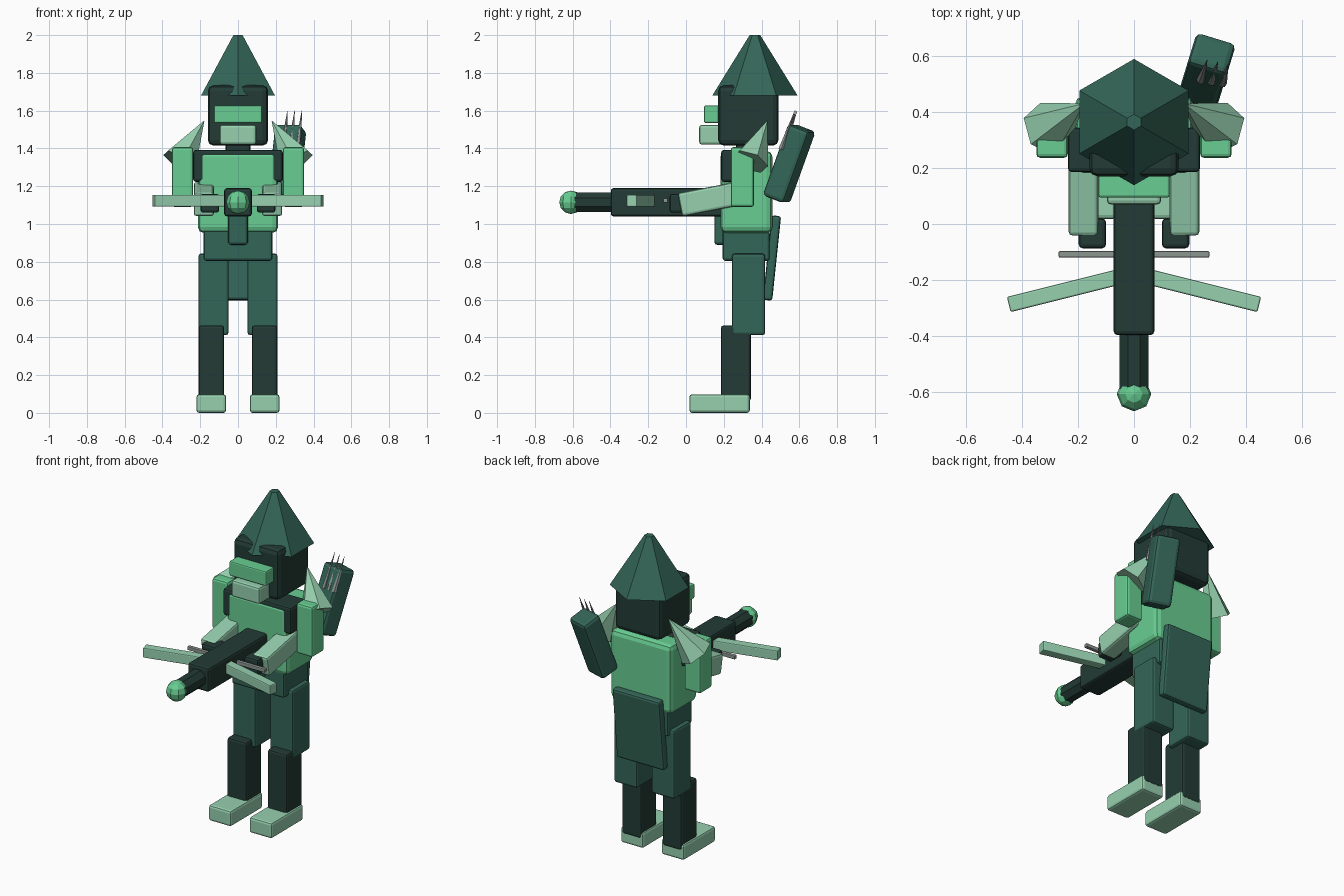
import bpy, bmesh, math
from mathutils import Vector, Matrix

if "Cube" in bpy.data.objects:
    bpy.data.objects.remove(bpy.data.objects["Cube"])


def srgb(c):
    return tuple(((v / 255 + 0.055) / 1.055) ** 2.4 for v in c) + (1,)


def material(name, rgb):
    m = bpy.data.materials.new(name)
    m.diffuse_color = srgb(rgb)
    m.use_nodes = True
    m.node_tree.nodes["Principled BSDF"].inputs["Base Color"].default_value = m.diffuse_color
    return m


BRIGHT = material("bright green", (104, 206, 146))
PALE = material("pale green", (150, 208, 175))
MID = material("teal green", (52, 102, 88))
DARK = material("dark green", (35, 59, 53))
GREY = material("grey", (140, 150, 145))


def finish(name, bm, mat, bevel=0.0):
    bmesh.ops.recalc_face_normals(bm, faces=bm.faces)
    me = bpy.data.meshes.new(name)
    bm.to_mesh(me)
    bm.free()
    me.materials.append(mat)
    ob = bpy.data.objects.new(name, me)
    bpy.context.collection.objects.link(ob)
    if bevel:
        mod = ob.modifiers.new("rounded edges", 'BEVEL')
        mod.width = bevel
        mod.segments = 2
    return ob


def block(name, mat, centre, size, rot=(0, 0, 0), bevel=0.014):
    """Rounded box from centre, size and rotation in degrees."""
    bm = bmesh.new()
    bmesh.ops.create_cube(bm, size=1)
    bmesh.ops.scale(bm, vec=size, verts=bm.verts)
    ob = finish(name, bm, mat, bevel)
    ob.location = centre
    ob.rotation_euler = [math.radians(a) for a in rot]
    return ob


def span(name, mat, x, y, z, bevel=0.014):
    """Rounded box from its extents on each axis."""
    return block(name, mat, [(a + b) / 2 for a, b in (x, y, z)],
                 [b - a for a, b in (x, y, z)], bevel=bevel)


def cone(name, mat, base, tip, r1, r2, sides, toward, bevel=0.0):
    """Cone from base to tip; one corner points toward the given direction."""
    base, tip = Vector(base), Vector(tip)
    axis = (tip - base).normalized()
    u = Vector(toward)
    u = (u - axis * u.dot(axis)).normalized()
    v = axis.cross(u)
    frame = Matrix((u, v, axis)).transposed().to_4x4()
    bm = bmesh.new()
    bmesh.ops.create_cone(bm, cap_ends=True, segments=sides, radius1=r1,
                          radius2=r2, depth=(tip - base).length)
    # put a corner on the local x axis
    first = max(bm.verts, key=lambda w: w.co.x)
    turn = Matrix.Rotation(-math.atan2(first.co.y, first.co.x), 4, 'Z')
    bmesh.ops.transform(bm, verts=bm.verts,
                        matrix=Matrix.Translation((base + tip) / 2) @ frame @ turn)
    return finish(name, bm, mat, bevel)


# Head, hat and face
cone("hat", MID, (0, 0.365, 1.68), (0, 0.365, 2.0), 0.226, 0.028, 6, (0, -1, 0))
span("head", DARK, (-0.16, 0.16), (0.17, 0.49), (1.415, 1.735), 0.03)
span("visor", BRIGHT, (-0.128, 0.128), (0.095, 0.2), (1.535, 1.627), 0.008)
span("jaw", PALE, (-0.097, 0.097), (0.07, 0.2), (1.42, 1.525))
span("neck", DARK, (-0.065, 0.065), (0.265, 0.395), (1.36, 1.44))

# Body
span("torso", BRIGHT, (-0.212, 0.212), (0.183, 0.457), (0.953, 1.387), 0.03)
span("collar", DARK, (-0.237, 0.237), (0.186, 0.345), (1.223, 1.392))
span("hips", MID, (-0.182, 0.182), (0.194, 0.443), (0.805, 1.0))
span("buckle", MID, (-0.052, 0.052), (0.15, 0.22), (0.89, 1.05))
block("back_flap", MID, (0, 0.455, 0.82), (0.33, 0.05, 0.45), (-6, 0, 0))

# Limbs, one set per side
for s, side in ((-1, "left"), (1, "right")):
    def pair(name, mat, x, y, z, bevel=0.014):
        span(side + "_" + name, mat, sorted((s * x[0], s * x[1])), y, z, bevel)

    pair("thigh", MID, (0.05, 0.21), (0.243, 0.419), (0.412, 0.843))
    pair("shin", DARK, (0.073, 0.208), (0.185, 0.343), (0.06, 0.463))
    pair("foot", PALE, (0.063, 0.22), (0.018, 0.338), (0.0, 0.098))
    pair("upper_arm", BRIGHT, (0.237, 0.35), (0.237, 0.36), (1.09, 1.407))
    pair("hand", DARK, (0.1, 0.198), (-0.087, 0.02), (1.06, 1.16))
    block(side + "_forearm", PALE, (s * 0.181, 0.125, 1.132),
          (0.106, 0.32, 0.126), (11, 0, 0))
    cone(side + "_shoulder_spike", PALE, (s * 0.31, 0.34, 1.33),
         (s * 0.18, 0.43, 1.545), 0.1, 0.002, 6, (s * 0.94, 0.3, 0.15))
    block(side + "_bow_limb", PALE, (s * 0.235, -0.235, 1.123),
          (0.44, 0.056, 0.062), (0, 0, -s * 14), 0.006)

# Crossbow
span("stock", DARK, (-0.073, 0.073), (-0.398, 0.2), (1.04, 1.19))
cone("barrel", DARK, (0, -0.36, 1.115), (0, -0.59, 1.115), 0.056, 0.056, 8,
     (0.924, 0, 0.383))
span("bowstring", GREY, (-0.27, 0.27), (-0.12, -0.097), (1.112, 1.135), 0.004)
bm = bmesh.new()
bmesh.ops.create_uvsphere(bm, u_segments=8, v_segments=6, radius=0.062,
                          matrix=Matrix.Translation((0, -0.609, 1.115)))
finish("muzzle", bm, BRIGHT)

# Quiver and arrows
block("quiver", MID, (0.259, 0.546, 1.32), (0.147, 0.125, 0.405), (-20.6, 0, -17),
      0.02)
for i, x in enumerate((0.262, 0.3, 0.338)):
    y = 0.588 - 0.006 * i
    cone(f"arrow_{i + 1}", GREY, (x - 0.022, y - 0.072, 1.395), (x, y, 1.6),
         0.017, 0.001, 6, (1, 0, 0))
